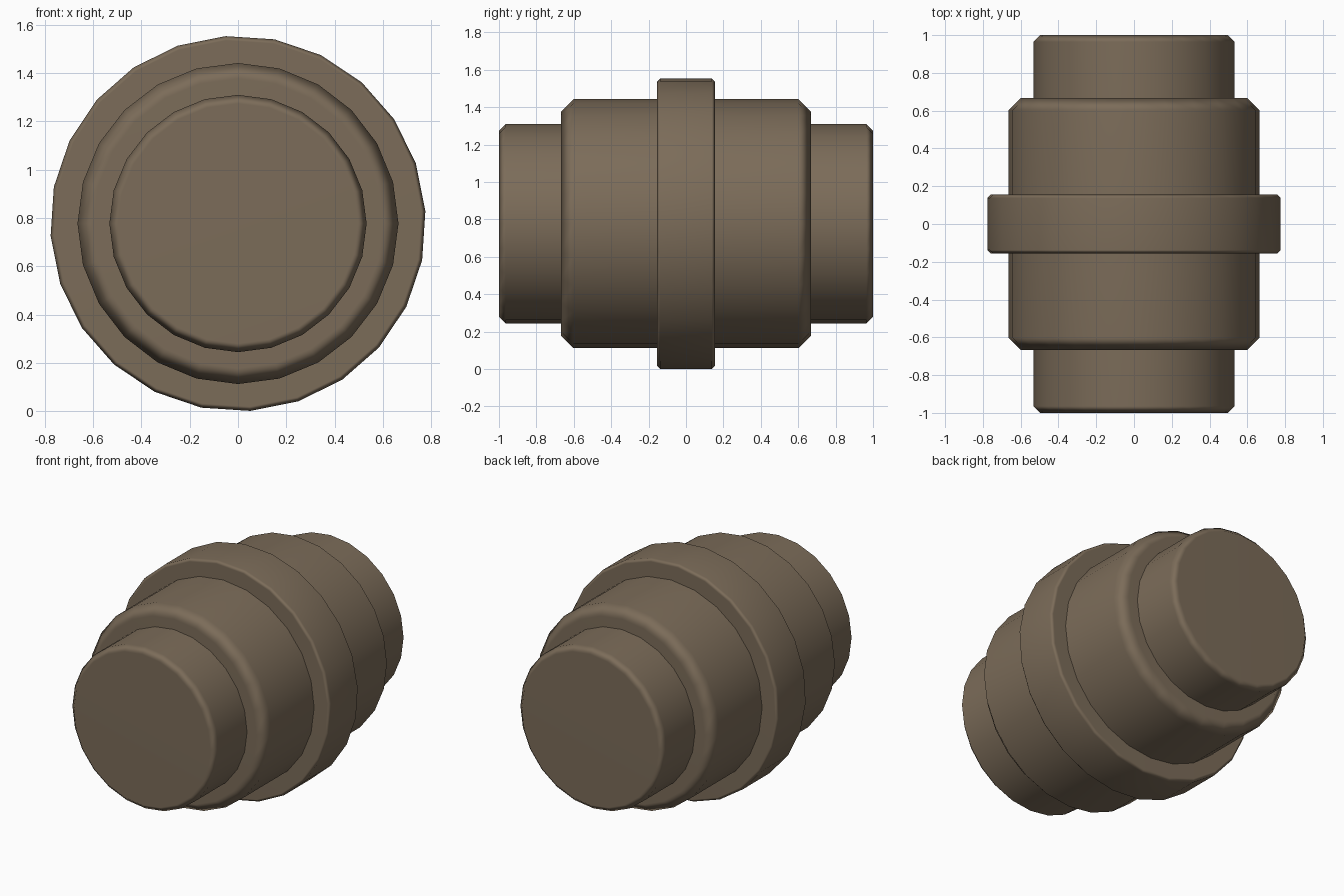
import bpy, math
from mathutils import Matrix

if "Cube" in bpy.data.objects:
    bpy.data.objects.remove(bpy.data.objects["Cube"])

CENTRE_Z = 0.777
SIDES = 24

brown = bpy.data.materials.new("dull brown")
brown.diffuse_color = (0.200, 0.150, 0.100, 1.0)
brown.use_nodes = True
brown.node_tree.nodes["Principled BSDF"].inputs["Base Color"].default_value = brown.diffuse_color


def drum(name, radius, half_length, chamfer, twist=0.0):
    """Closed, chamfered, smooth-shaded 24-sided drum lying along y."""
    profile = [(radius - chamfer, -half_length), (radius, -half_length + chamfer),
               (radius, half_length - chamfer), (radius - chamfer, half_length)]
    verts, faces = [], []
    for r, y in profile:
        for i in range(SIDES):
            a = math.radians(twist) + 2 * math.pi * i / SIDES
            verts.append((r * math.cos(a), y, r * math.sin(a)))
    for k in range(len(profile) - 1):
        for i in range(SIDES):
            j = (i + 1) % SIDES
            a, b = k * SIDES, (k + 1) * SIDES
            faces.append((a + i, b + i, b + j, a + j))
    last = (len(profile) - 1) * SIDES
    faces.append(tuple(range(SIDES)))
    faces.append(tuple(last + i for i in reversed(range(SIDES))))
    mesh = bpy.data.meshes.new(name)
    mesh.from_pydata(verts, [], faces)
    mesh.transform(Matrix.Translation((0, 0, CENTRE_Z)))
    mesh.materials.append(brown)
    mesh.polygons.foreach_set("use_smooth", [True] * len(mesh.polygons))
    # keep the flat end caps crisp without bending their normals
    mesh.update()
    obj = bpy.data.objects.new(name, mesh)
    bpy.context.collection.objects.link(obj)
    mod = obj.modifiers.new("cap normals", 'WEIGHTED_NORMAL')
    mod.weight = 50
    return obj


# Inner core showing as a stub at both ends
drum("end_core", 0.533, 1.0, 0.036)
# Main barrel with broad chamfers
drum("barrel", 0.665, 0.667, 0.065)
# Raised centre band, turned a quarter step
drum("centre_band", 0.778, 0.156, 0.018, twist=3.75)
